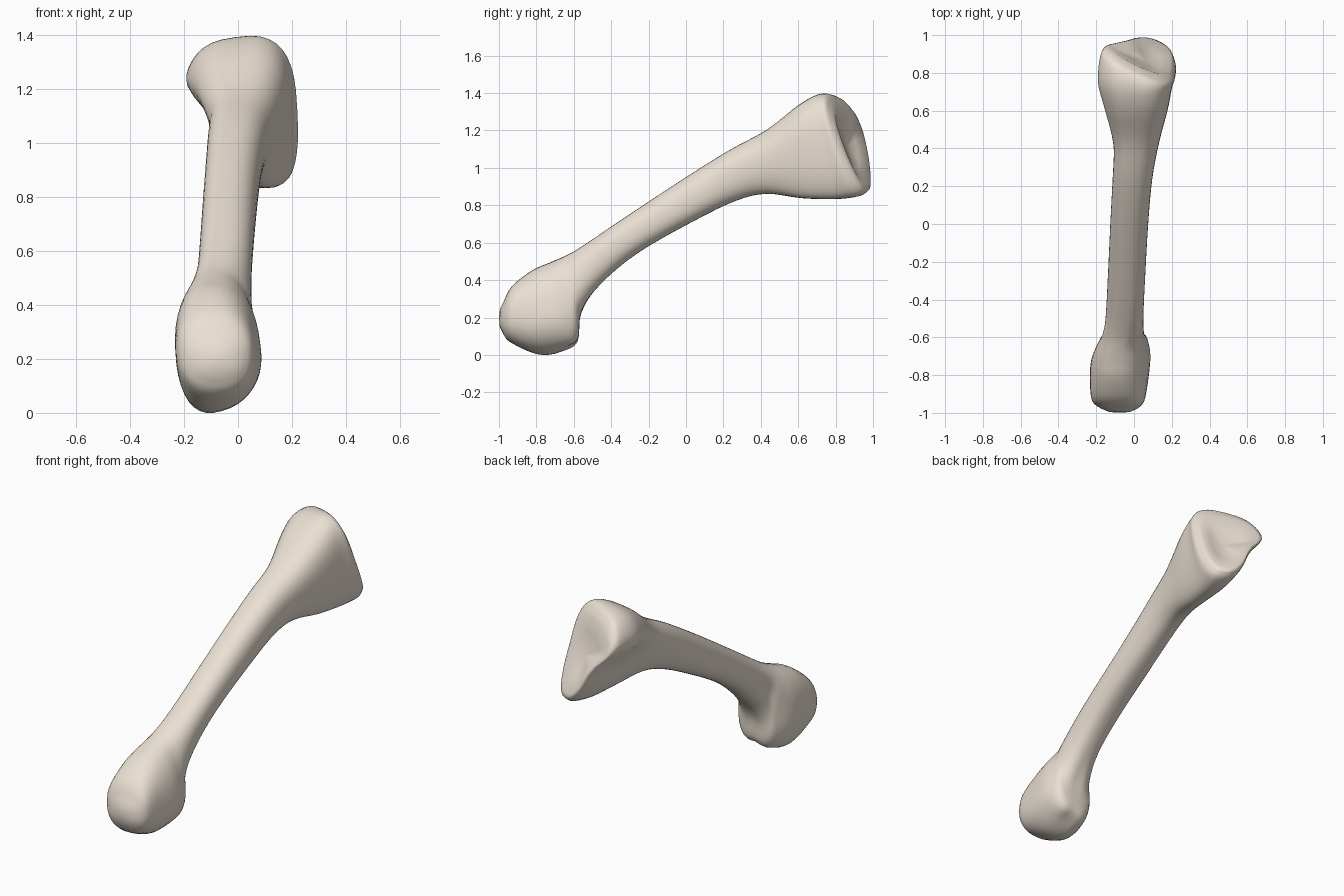
import bpy, bmesh, math
from mathutils import Vector

if "Cube" in bpy.data.objects:
    bpy.data.objects.remove(bpy.data.objects["Cube"])

N = 40      # points around each section
STEPS = 4   # interpolated sections between stations

# Stations from the rounded head to the flat joint end:
# top y, top z, bottom y, bottom z, left/right x at top, left/right x at bottom, skew
STATIONS = [
    (-.978, .285, -.98, .125, -.17, .01, -.17, .02, 0),
    (-.93, .375, -.94, .075, -.23, .05, -.215, .06, 0),
    (-.82, .46, -.80, .017, -.245, .055, -.22, .095, 0),
    (-.73, .50, -.67, .025, -.24, .055, -.21, .11, 0),
    (-.66, .53, -.58, .065, -.22, .045, -.185, .09, 0),
    (-.60, .56, -.56, .22, -.195, .045, -.155, .06, 0),
    (-.50, .625, -.465, .375, -.165, .05, -.135, .05, 0),
    (-.36, .72, -.26, .55, -.145, .055, -.135, .06, 0),
    (-.05, .925, .05, .727, -.135, .07, -.115, .08, 0),
    (.22, 1.095, .27, .832, -.13, .10, -.09, .095, 0),
    (.43, 1.21, .43, .868, -.135, .14, -.06, .125, 0),
    (.60, 1.34, .62, .845, -.185, .19, -.01, .165, 0),
    (.71, 1.393, .80, .84, -.225, .20, .01, .205, .15),
    (.79, 1.395, .92, .855, -.215, .205, .035, .235, .42),
    (.825, 1.36, .965, .885, -.185, .19, .05, .225, .5),
]


def spline(a, b, c, d, t):
    return [.5 * (2*q + (r-p)*t + (2*p-5*q+4*r-s)*t*t + (3*q-p-3*r+s)*t**3)
            for p, q, r, s in zip(a, b, c, d)]


def spow(v, e):
    return math.copysign(abs(v) ** e, v)


def section(st):
    ty, tz, by, bz, lt, rt, lb, rb, skew = st
    pts = []
    base = min(1, max(0, (ty - .4) / .3))   # 0 on shaft, 1 at the joint end
    e = .85 - .12 * base
    for i in range(N):
        a = 2 * math.pi * i / N
        u, v = spow(math.cos(a), e), spow(math.sin(a), e)
        k = (v + 1) / 2
        left, right = lb + (lt-lb)*k, rb + (rt-rb)*k
        x = (left+right)/2 + u*(right-left)/2
        y = by + (ty-by)*k - skew*u*(right-left)/2
        z = bz + (tz-bz)*k
        # slanted condyles with a groove behind, and hollow left flank
        head = math.exp(-((y + .72) / .15) ** 2)
        groove = math.exp(-((y + .60) / .08) ** 2)
        low = max(0, -v)
        z += low * (.05*head*u + .025*groove*math.exp(-(u/.35)**2))
        # joint end slopes down to the left
        z += .03 * base * u * max(0, v)
        if u < 0:
            side = abs(u)
            x += .025 * groove * side * math.exp(-(v/.45)**2)
            # bulge on the upper left of the joint end, groove below it
            x -= .04 * base * side * math.exp(-((v-.45)/.35)**2)
            x += .012 * base * side * math.exp(-((v+.25)/.3)**2)
        pts.append(Vector((x, y, z)))
    return pts


# Bone surface: loft through the stations
rings = []
for i in range(len(STATIONS) - 1):
    quad = [STATIONS[min(max(j, 0), len(STATIONS)-1)] for j in range(i-1, i+3)]
    rings += [section(spline(*quad, s / STEPS)) for s in range(STEPS)]
rings.append(section(STATIONS[-1]))


def cap_ring(ring, scale, dy):
    c = sum(ring, Vector()) / N
    return [c + (p - c)*scale + Vector((0, dy, 0)) for p in ring]


# Domed head tip and slightly dished joint face
first, last = rings[0], rings[-1]
rings = ([cap_ring(first, .1, -.02), cap_ring(first, .6, -.016)] + rings +
         [cap_ring(last, .88, .010), cap_ring(last, .5, -.018), cap_ring(last, .1, -.03)])

bm = bmesh.new()
loops = [[bm.verts.new(p) for p in r] for r in rings]
for a, b in zip(loops, loops[1:]):
    for i in range(N):
        j = (i + 1) % N
        bm.faces.new((a[i], a[j], b[j], b[i]))
bm.faces.new(loops[0])
bm.faces.new(loops[-1])
bmesh.ops.recalc_face_normals(bm, faces=bm.faces)

# Rest on the ground
low = min(v.co.z for v in bm.verts)
bmesh.ops.translate(bm, verts=bm.verts, vec=(0, 0, -low))
for f in bm.faces:
    f.smooth = True
mesh = bpy.data.meshes.new("foot_bone")
bm.to_mesh(mesh)
bm.free()
bone = bpy.data.objects.new("foot_bone", mesh)
bpy.context.collection.objects.link(bone)

# Pale bone colour
mat = bpy.data.materials.new("bone")
mat.diffuse_color = (.83, .75, .66, 1)
mat.use_nodes = True
mat.node_tree.nodes["Principled BSDF"].inputs["Base Color"].default_value = mat.diffuse_color
mesh.materials.append(mat)
